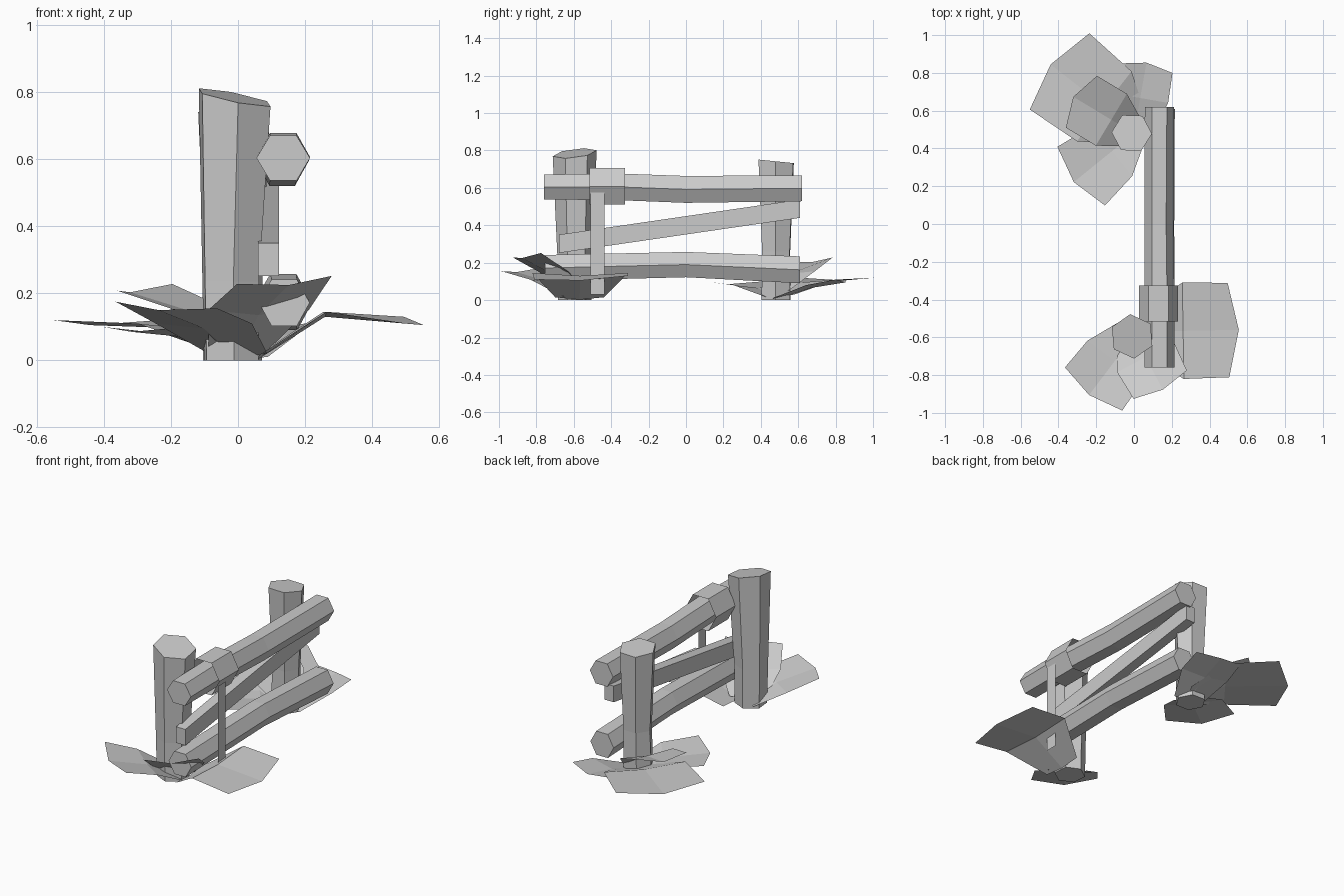
import bpy
from math import sin, cos, pi, radians
from mathutils import Vector

if "Cube" in bpy.data.objects:
    bpy.data.objects.remove(bpy.data.objects["Cube"])


def make(name, verts, faces):
    me = bpy.data.meshes.new(name)
    me.from_pydata(verts, [], faces)
    me.validate()
    ob = bpy.data.objects.new(name, me)
    bpy.context.collection.objects.link(ob)
    return ob


def loft(name, rings, caps=True):
    """Skin a list of equal-sized point rings."""
    n = len(rings[0])
    verts = [p for r in rings for p in r]
    faces = [(k * n + i, k * n + (i + 1) % n, (k + 1) * n + (i + 1) % n, (k + 1) * n + i)
             for k in range(len(rings) - 1) for i in range(n)]
    if caps:
        faces += [tuple(reversed(range(n))), tuple(range(len(verts) - n, len(verts)))]
    return make(name, verts, faces)


def post(name, x, y, height, start, slope_x, slope_y, levels):
    """Six-sided post with a slanted top; levels = (height fraction, radius, x offset)."""
    rings = []
    for f, r, dx in levels:
        ring = []
        for i in range(6):
            a = radians(start) + i * pi / 3
            ox, oy = r * cos(a), r * sin(a)
            z = f * height + (slope_x * ox + slope_y * oy if f == 1 else 0)
            ring.append((x + dx + ox, y + oy, z))
        rings.append(ring)
    loft(name, rings)


def rail(name, stations, start=0):
    """Six-sided log along y; stations = (y, x, z, x radius, z radius)."""
    loft(name, [[(x + rx * cos(radians(start) - i * pi / 3), y,
                  z + rz * sin(radians(start) - i * pi / 3))
                 for i in range(6)] for y, x, z, rx, rz in stations])


def leaf(name, base, angle, rows):
    """Folded three-column sheet; rows = (distance, half width, z, tilt, tip bulge)."""
    a = radians(angle)
    d, s = Vector((cos(a), sin(a), 0)), Vector((-sin(a), cos(a), 0))
    b = Vector((base[0], base[1], 0))
    verts = []
    for dist, hw, z, tilt, bulge in rows:
        for k in (-1, 0, 1):
            mid = k == 0
            p = b + d * (dist + bulge * mid) + s * (hw * k)
            p.z = max(0.003, z + tilt * k - 0.015 * mid)
            verts.append(p)
    faces = [(r * 3 + c, r * 3 + c + 3, r * 3 + c + 4, r * 3 + c + 1)[::-1]
             for r in range(len(rows) - 1) for c in (0, 1)]
    make(name, verts, faces)


# Upright posts
post("front_post", -0.01, -0.595, 0.785, 35, -0.2, 0.12,
     [(0, 0.09, -0.01), (0.3, 0.093, -0.012), (1, 0.118, 0)])
post("back_post", -0.012, 0.482, 0.742, -2, 0.0, -0.1,
     [(0, 0.088, -0.005), (0.35, 0.085, 0), (1, 0.107, 0)])

# Horizontal log rails
rail("top_rail", [(-0.76, 0.135, 0.604, 0.08, 0.077), (-0.4, 0.135, 0.607, 0.08, 0.082),
                  (0.0, 0.132, 0.592, 0.076, 0.083), (0.62, 0.135, 0.598, 0.078, 0.08)])
rail("bottom_rail", [(-0.755, 0.138, 0.172, 0.076, 0.08), (0.0, 0.135, 0.19, 0.078, 0.078),
                     (0.61, 0.138, 0.162, 0.078, 0.083)])

# Slanted square brace behind the rails
loft("diagonal_brace", [[(0.06, y, z), (0.122, y, z), (0.122, y, z + 0.098), (0.06, y, z + 0.098)][::-1]
                        for y, z in ((-0.68, 0.252), (0.61, 0.44))])

# Open wrap around the top rail, with its hanging flat strip
loft("rail_wrap", [[(0.13 + 0.104 * cos(i * pi / 3), y, 0.608 - 0.113 * sin(i * pi / 3))
                    for i in range(6)] for y in (-0.515, -0.325)], caps=False)
make("hanging_strip", [(0.222, -0.51, 0.03), (0.222, -0.435, 0.03),
                       (0.222, -0.435, 0.575), (0.222, -0.51, 0.575)], [(0, 1, 2, 3)])

# Broad leaves around the back post
back, front = (0.0, 0.48), (0.0, -0.59)
leaf("back_leaf_large", (0.0, 0.5), 142,
     [(0.0, 0.1, 0.03, 0, 0), (0.2, 0.235, 0.11, 0, 0), (0.5, 0.256, 0.12, 0.0, 0.06)])
leaf("back_leaf_upper", back, 149,
     [(0.0, 0.08, 0.05, 0, 0), (0.14, 0.16, 0.155, 0, 0), (0.325, 0.16, 0.218, -0.01, 0.05)])
leaf("back_leaf_left", back, 219,
     [(0.0, 0.08, 0.02, 0, 0), (0.15, 0.17, 0.08, 0, 0), (0.36, 0.2, 0.1, 0, 0.05)])
leaf("back_leaf_right", back, 80,
     [(0.0, 0.09, 0.01, 0, 0), (0.19, 0.15, 0.08, 0, 0), (0.35, 0.145, 0.11, 0, 0.03)])

# Broad leaves around the front post
leaf("front_leaf_right", (0.0, -0.57), 1,
     [(0.06, 0.13, 0.015, 0, 0), (0.26, 0.255, 0.145, 0, 0), (0.5, 0.25, 0.12, 0.01, 0.055)])
leaf("front_leaf_left", front, 233,
     [(0.0, 0.11, 0.02, 0, 0), (0.17, 0.18, 0.11, 0, 0), (0.355, 0.19, 0.165, -0.01, 0.04)])
leaf("front_leaf_upper", front, 298,
     [(0.0, 0.1, 0.03, 0, 0), (0.13, 0.17, 0.15, 0, 0), (0.295, 0.16, 0.24, 0.012, 0.03)])
